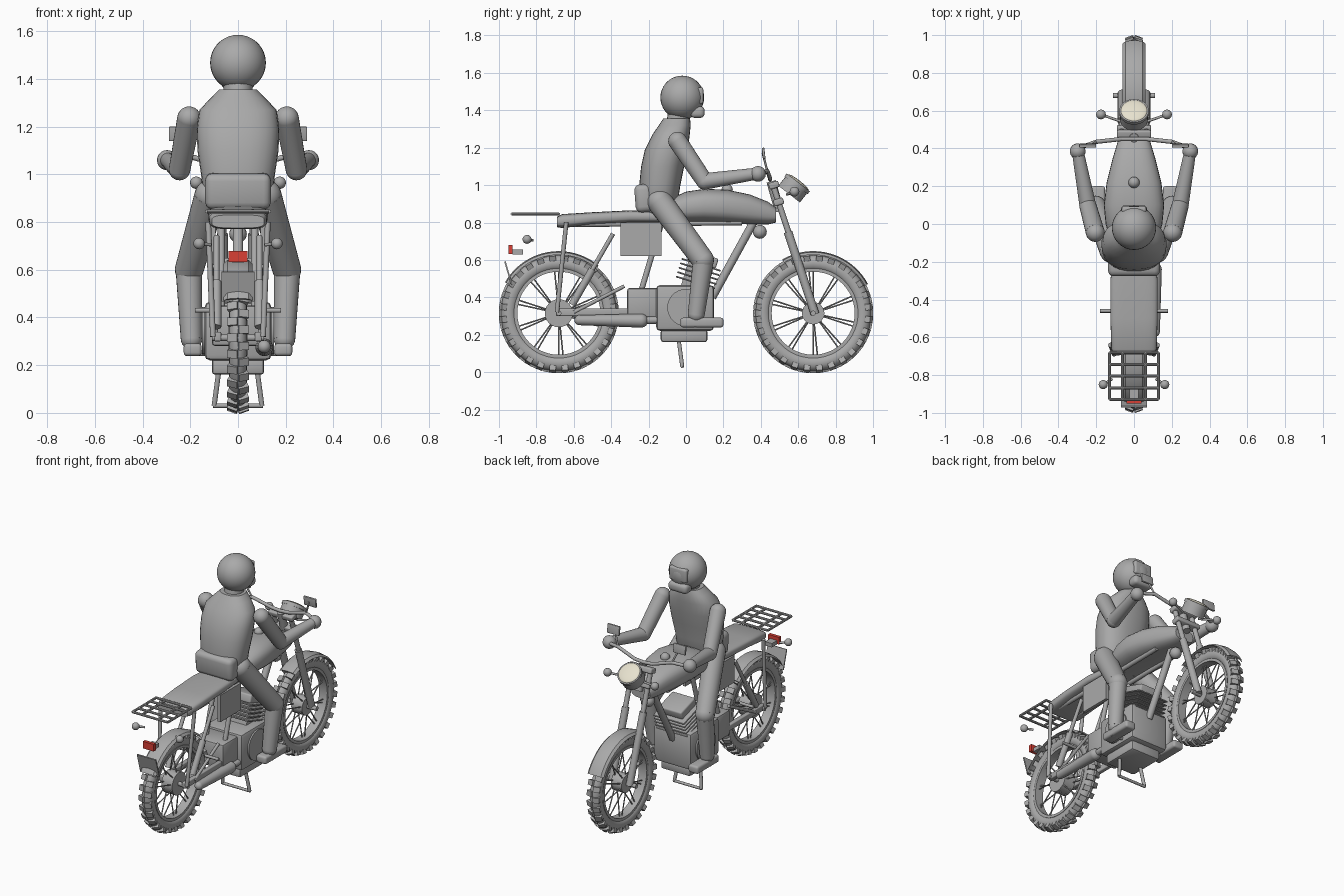
import bpy, bmesh, math
from mathutils import Vector, Matrix

if "Cube" in bpy.data.objects:
    bpy.data.objects.remove(bpy.data.objects["Cube"])


def mat(name, c):
    m = bpy.data.materials.new(name)
    m.diffuse_color = (*c, 1)
    m.use_nodes = True
    m.node_tree.nodes["Principled BSDF"].inputs["Base Color"].default_value = m.diffuse_color
    return m


GRAY = mat("plain gray", (0.4, 0.4, 0.4))
RED = mat("tail red", (0.7, 0.05, 0.035))
CREAM = mat("lens cream", (0.8, 0.76, 0.62))


def finish(name, bm, m=GRAY, angle=35):
    bmesh.ops.recalc_face_normals(bm, faces=bm.faces)
    me = bpy.data.meshes.new(name)
    bm.to_mesh(me)
    bm.free()
    me.materials.append(m)
    ob = bpy.data.objects.new(name, me)
    bpy.context.collection.objects.link(ob)
    bpy.ops.object.select_all(action='DESELECT')
    ob.select_set(True)
    bpy.context.view_layer.objects.active = ob
    bpy.ops.object.shade_smooth_by_angle(angle=math.radians(angle))
    return ob


def add_rod(bm, a, b, r1, r2=None, n=12):
    a, b = Vector(a), Vector(b)
    d = b - a
    M = Matrix.Translation((a + b) / 2) @ d.to_track_quat('Z', 'Y').to_matrix().to_4x4()
    bmesh.ops.create_cone(bm, cap_ends=True, segments=n, radius1=r1,
                          radius2=r1 if r2 is None else r2, depth=d.length, matrix=M)


def add_ball(bm, c, r, n=16):
    bmesh.ops.create_uvsphere(bm, u_segments=n, v_segments=n // 2 + 2, radius=r,
                              matrix=Matrix.Translation(c))


def add_box(bm, c, s, tilt=0):
    M = Matrix.Translation(c) @ Matrix.Rotation(tilt, 4, 'X') @ Matrix.Diagonal((*s, 1))
    bmesh.ops.create_cube(bm, size=1, matrix=M)


def rods(name, segs, r, n=12, balls=False):
    bm = bmesh.new()
    for a, b in segs:
        add_rod(bm, a, b, r, n=n)
        if balls:
            add_ball(bm, a, r, n)
            add_ball(bm, b, r, n)
    return finish(name, bm)


def ball(name, c, r, m=GRAY, n=16):
    bm = bmesh.new()
    add_ball(bm, c, r, n)
    return finish(name, bm, m)


def box(name, c, s, bevel=0, tilt=0, m=GRAY, seg=3):
    bm = bmesh.new()
    add_box(bm, c, s, tilt)
    if bevel:
        bmesh.ops.bevel(bm, geom=bm.edges[:], offset=bevel, segments=seg, profile=0.5, affect='EDGES')
    return finish(name, bm, m)


def limb(name, a, b, r1, r2):
    bm = bmesh.new()
    add_rod(bm, a, b, r1, r2, 24)
    add_ball(bm, a, r1, 20)
    add_ball(bm, b, r2, 20)
    return finish(name, bm)


def loft(name, rings, n=28):
    """Skin closed rings; each ring is a list of points."""
    bm = bmesh.new()
    vs = [[bm.verts.new(p) for p in ring] for ring in rings]
    for a, b in zip(vs, vs[1:]):
        for i in range(n):
            j = (i + 1) % n
            bm.faces.new((a[i], a[j], b[j], b[i]))
    bm.faces.new(vs[0])
    bm.faces.new(vs[-1])
    return finish(name, bm)


def oval(n=28, p=1.0):
    f = lambda v: math.copysign(abs(v) ** p, v)
    return [(f(math.cos(2 * math.pi * i / n)), f(math.sin(2 * math.pi * i / n))) for i in range(n)]


def arc_sweep(name, yc, zc, section, a0, a1, n, m=GRAY):
    """Sweep a closed (x, radius) section about the wheel axis."""
    bm = bmesh.new()
    full = abs(a1 - a0) >= 360
    rings = []
    for i in range(n if full else n + 1):
        t = math.radians(a0 + (a1 - a0) * i / n)
        rings.append([bm.verts.new((x, yc + r * math.cos(t), zc + r * math.sin(t))) for x, r in section])
    k = len(section)
    for i in range(n):
        a, b = rings[i], rings[(i + 1) % len(rings)]
        for j in range(k):
            bm.faces.new((a[j], a[(j + 1) % k], b[(j + 1) % k], b[j]))
    if not full:
        bm.faces.new(rings[0])
        bm.faces.new(rings[-1])
    return finish(name, bm, m)


# wheels, spokes, tread and fenders
ZW = 0.315
for tag, yc, hub in (("front", 0.68, 0.06), ("rear", -0.68, 0.075)):
    arc_sweep(tag + "_tire", yc, ZW, [(0.038 * x, 0.268 + 0.042 * y) for x, y in oval(16)], 0, 360, 48)
    arc_sweep(tag + "_rim", yc, ZW, [(-0.03, 0.222), (0.03, 0.222), (0.03, 0.24), (-0.03, 0.24)], 0, 360, 48)
    bm = bmesh.new()
    for i in range(56):
        side = (i % 2) * 2 - 1
        M = (Matrix.Translation((0, yc, ZW)) @ Matrix.Rotation(2 * math.pi * i / 56, 4, 'X')
             @ Matrix.Translation((0.021 * side, 0, 0.300)) @ Matrix.Rotation(0.35 * side, 4, 'Y')
             @ Matrix.Diagonal((0.044, 0.034, 0.028, 1)))
        bmesh.ops.create_cube(bm, size=1, matrix=M)
    finish(tag + "_tread_blocks", bm)
    sp = []
    for i in range(20):
        t, s = 2 * math.pi * (i // 2) / 10 + 0.1 * (i % 2) + math.pi / 2, (i % 2) * 2 - 1
        d = Vector((0, math.cos(t), math.sin(t)))
        o = Vector((0, yc, ZW))
        sp.append((o + d * 0.04 + Vector((0.032 * s, 0, 0)), o + d * 0.23))
    rods(tag + "_spokes", sp, 0.004, 6)
    rods(tag + "_hub", [((-0.04, yc, ZW), (0.04, yc, ZW))], hub, 24)
    rods(tag + "_axle", [((-0.11, yc, ZW), (0.11, yc, ZW))], 0.014)
bow = [(-0.06, 0.312), (-0.045, 0.326), (0, 0.332), (0.045, 0.326), (0.06, 0.312),
       (0.042, 0.318), (0, 0.324), (-0.042, 0.318)]
arc_sweep("front_fender", 0.68, ZW, bow, 28, 120, 20)
arc_sweep("rear_fender", -0.68, ZW, bow, 50, 150, 20)

# fork, steering and controls
for s, side in ((1, "right"), (-1, "left")):
    x = 0.065 * s
    rods(side + "_fork_tube", [((x, 0.465, 1.0), (x, 0.58, 0.65))], 0.016)
    rods(side + "_fork_slider", [((x, 0.545, 0.75), (x, 0.69, 0.31))], 0.023)
    rods(side + "_handlebar", [((0, 0.45, 1.03), (x, 0.45, 1.035)), ((x, 0.45, 1.035), (0.2 * s, 0.435, 1.075)),
         ((0.2 * s, 0.435, 1.075), (0.31 * s, 0.395, 1.06))], 0.011, balls=True)
    rods(side + "_mirror_stalk", [((0.2 * s, 0.435, 1.075), (0.24 * s, 0.41, 1.17))], 0.006)
    box(side + "_mirror", (0.245 * s, 0.415, 1.17), (0.09, 0.014, 0.06), 0.004, 0.12)
    ball(side + "_front_signal", (0.175 * s, 0.58, 0.965), 0.026)
    rods(side + "_front_signal_stalk", [((0.06 * s, 0.54, 0.95), (0.175 * s, 0.58, 0.965))], 0.007)
    ball(side + "_rear_signal", (0.163 * s, -0.85, 0.71), 0.024)
    rods(side + "_rear_signal_stalk", [((0.115 * s, -0.82, 0.705), (0.163 * s, -0.85, 0.71))], 0.007)
for z, y in ((1.0, 0.47), (0.91, 0.495)):
    box("fork_clamp", (0, y, z), (0.18, 0.055, 0.035), 0.008, 0.3)
nrm = Vector((0, 0.61, 0.79))
hl = Vector((0, 0.585, 0.995))
rods("headlight_shell", [(hl - nrm * 0.055, hl + nrm * 0.02)], 0.073, 28)
rods("headlight_rim", [(hl + nrm * 0.005, hl + nrm * 0.025)], 0.078, 28)
bm = bmesh.new()
M = Matrix.Translation(hl + nrm * 0.024) @ nrm.to_track_quat('Z', 'Y').to_matrix().to_4x4() @ Matrix.Diagonal((1, 1, 0.18, 1))
bmesh.ops.create_uvsphere(bm, u_segments=28, v_segments=14, radius=0.07, matrix=M)
finish("headlight_lens", bm, CREAM)
ball("horn", (0, 0.395, 0.75), 0.037)

# tank and seat: rings of (y, half width, bottom z, top z)
def body(name, rows, p):
    loft(name, [[(w * x, y, (b + t) / 2 + (t - b) / 2 * v) for x, v in oval(28, p)] for y, w, b, t in rows])
body("tank", [(-0.17, 0.08, 0.80, 0.87), (-0.1, 0.12, 0.80, 0.92), (0.0, 0.15, 0.80, 0.965), (0.1, 0.16, 0.80, 0.98),
              (0.22, 0.145, 0.795, 0.975), (0.34, 0.115, 0.79, 0.95), (0.44, 0.085, 0.79, 0.91), (0.48, 0.07, 0.80, 0.88)], 0.75)
body("seat", [(-0.69, 0.11, 0.775, 0.83), (-0.66, 0.12, 0.77, 0.845), (-0.5, 0.125, 0.79, 0.855),
              (-0.3, 0.125, 0.80, 0.865), (-0.05, 0.10, 0.80, 0.86)], 0.55)
ball("fuel_cap", (0, 0.22, 0.975), 0.03)

# frame, swingarm, shocks
rods("down_tube", [((0, 0.36, 0.80), (0, 0.14, 0.40))], 0.022)
rods("steering_head", [((0, 0.455, 1.02), (0, 0.5, 0.86))], 0.025)
for s, side in ((1, "right"), (-1, "left")):
    rods(side + "_frame_rail", [((0.07 * s, 0.3, 0.8), (0.07 * s, -0.62, 0.79)),
         ((0.07 * s, -0.13, 0.8), (0.07 * s, -0.25, 0.4))], 0.015)
    box(side + "_side_panel", (0.105 * s, -0.24, 0.71), (0.02, 0.22, 0.18))
    box(side + "_swingarm", (0.085 * s, -0.49, 0.32), (0.03, 0.41, 0.04), 0.006)
    rods(side + "_shock", [((0.09 * s, -0.39, 0.74), (0.09 * s, -0.61, 0.36))], 0.012)
    rods(side + "_shock_body", [((0.09 * s, -0.50, 0.55), (0.09 * s, -0.61, 0.36))], 0.02)
    rods(side + "_rack_strut", [((0.125 * s, -0.64, 0.80), (0.105 * s, -0.69, 0.32))], 0.012)
    rods(side + "_peg_bracket", [((0.085 * s, -0.33, 0.46), (0.095 * s, -0.6, 0.32)),
         ((0.08 * s, -0.46, 0.43), (0.18 * s, -0.46, 0.43))], 0.01)
    rods(side + "_stand_leg", [((0.08 * s, -0.04, 0.18), (0.1 * s, -0.02, 0.03))], 0.011)
    rods(side + "_rider_peg", [((0.1 * s, 0.05, 0.25), (0.22 * s, 0.05, 0.25))], 0.012)
rods("stand_foot", [((-0.105, -0.02, 0.03), (0.105, -0.02, 0.03))], 0.009)

# engine
box("crankcase", (0, -0.005, 0.343), (0.28, 0.31, 0.245), 0.022, seg=2)
box("gearbox", (0, -0.23, 0.365), (0.22, 0.17, 0.17), 0.015, seg=2)
box("oil_pan", (0, -0.01, 0.195), (0.22, 0.25, 0.07), 0.015, seg=2)
rods("engine_cover", [((-0.15, 0.0, 0.345), (0.15, 0.0, 0.345))], 0.1, 28)
up = Vector((0, 0.3, 0.95))
base = Vector((0, 0.045, 0.46))
box("cylinder", base + up * 0.06, (0.16, 0.14, 0.17), 0, -0.3)
for i in range(5):
    box("cooling_fin", base + up * (0.02 + i * 0.025), (0.23, 0.22, 0.009), 0.003, -0.3, seg=1)
box("cylinder_head", base + up * 0.15, (0.17, 0.16, 0.055), 0.01, -0.3)
rods("exhaust_pipe", [((0.11, -0.1, 0.28), (0.11, -0.25, 0.275))], 0.02)
limb("muffler", (0.11, -0.24, 0.275), (0.11, -0.57, 0.278), 0.037, 0.027)

# rear rack, tail light, plate
rack = [((x, -0.68, 0.845), (x, -0.93, 0.845)) for x in (-0.13, 0.13, -0.06, 0.06)]
rack += [((-0.13, y, 0.845), (0.13, y, 0.845)) for y in (-0.68, -0.743, -0.805, -0.868, -0.93)]
rods("rack", rack, 0.008, 8)
box("tail_light", (0, -0.938, 0.656), (0.08, 0.022, 0.047), m=RED)
box("tail_light_bracket", (0, -0.90, 0.643), (0.05, 0.055, 0.026))
box("number_plate", (0, -0.95, 0.53), (0.14, 0.008, 0.13), tilt=0.28)

# rider
torso = [(0.84, -0.15, 0.11, 0.07), (0.90, -0.145, 0.145, 0.10), (1.0, -0.14, 0.155, 0.11), (1.1, -0.125, 0.17, 0.115),
         (1.19, -0.105, 0.173, 0.115), (1.27, -0.08, 0.162, 0.10), (1.32, -0.06, 0.115, 0.085), (1.355, -0.05, 0.08, 0.072)]
loft("torso", [[(rx * x, yc + ry * v, z) for x, v in oval(28, 0.85)] for z, yc, rx, ry in torso])
box("waist_bag", (0, -0.225, 0.93), (0.275, 0.095, 0.15), 0.03, 0.08)
rods("neck", [((0, -0.045, 1.33), (0, -0.03, 1.42))], 0.06, 20)
ball("helmet", (0, -0.02, 1.468), 0.117, n=32)
box("chin_guard", (0, 0.062, 1.39), (0.14, 0.075, 0.062), 0.022)
box("visor", (0, 0.075, 1.478), (0.13, 0.035, 0.09), 0.012)
for s, side in ((1, "right"), (-1, "left")):
    limb(side + "_upper_arm", (0.205 * s, -0.045, 1.235), (0.245 * s, 0.10, 1.02), 0.05, 0.045)
    limb(side + "_forearm", (0.245 * s, 0.10, 1.02), (0.295 * s, 0.37, 1.06), 0.044, 0.032)
    ball(side + "_hand", (0.298 * s, 0.385, 1.06), 0.042)
    limb(side + "_thigh", (0.115 * s, -0.14, 0.91), (0.205 * s, 0.09, 0.60), 0.068, 0.06)
    limb(side + "_shin", (0.205 * s, 0.09, 0.58), (0.195 * s, 0.055, 0.31), 0.055, 0.045)
    box(side + "_boot", (0.19 * s, 0.085, 0.265), (0.075, 0.23, 0.052), 0.014)
